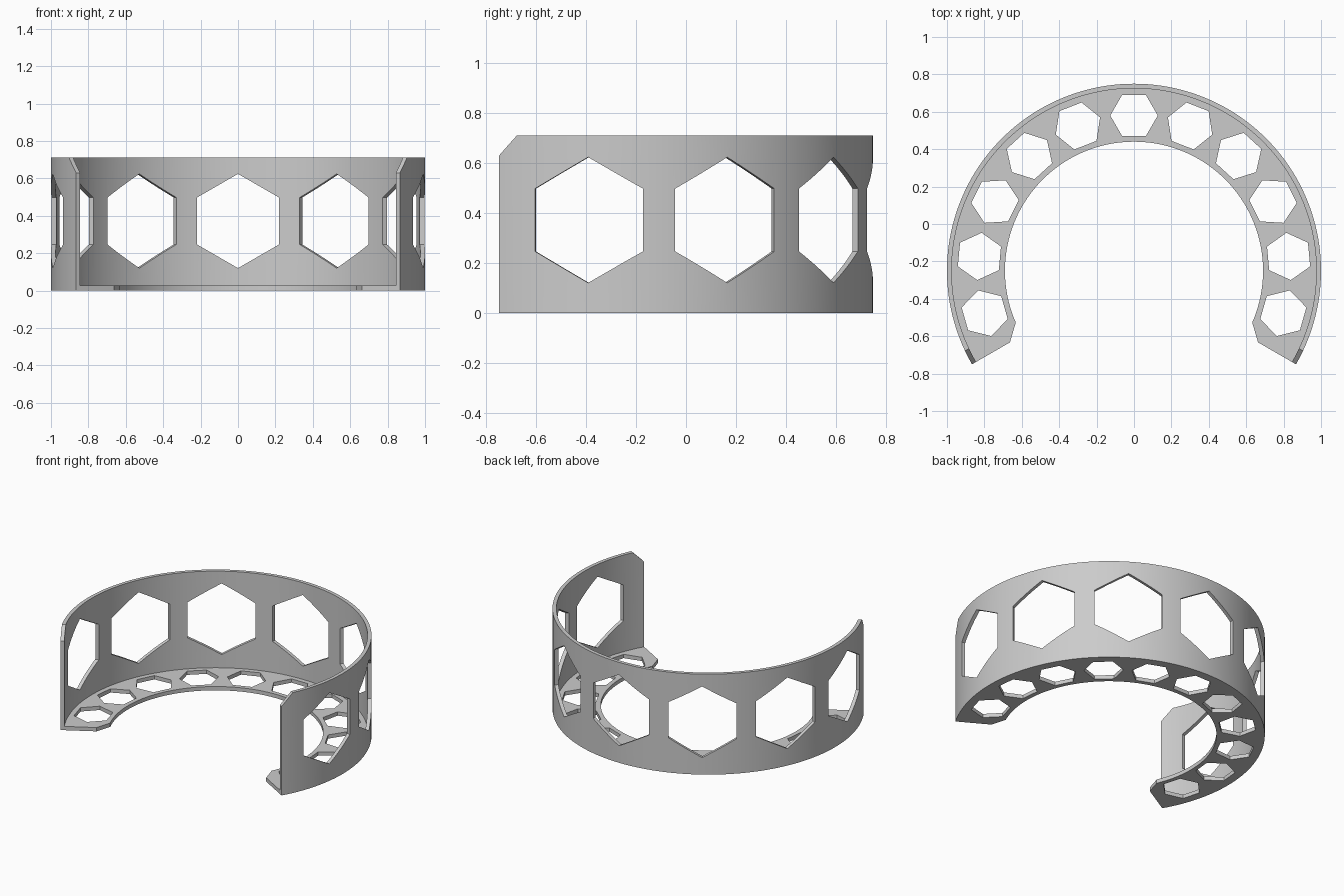
import bpy, bmesh, math
from mathutils import Vector

if "Cube" in bpy.data.objects:
    bpy.data.objects.remove(bpy.data.objects["Cube"])

CY = -0.25                      # arc centre on y
START, END, STEPS = -30, 210, 120
R_OUT, R_WALL, R_IN = 1.0, 0.975, 0.69
HEIGHT, FLOOR = 0.711, 0.027


def frame(deg):
    """Radial and tangential directions at an angle of the arc."""
    a = math.radians(deg)
    return Vector((math.cos(a), math.sin(a), 0)), Vector((-math.sin(a), math.cos(a), 0))


def place(deg, r, t, z):
    er, et = frame(deg)
    return Vector((0, CY, z)) + er * r + et * t


def prism(bm, lower, upper):
    """Closed prism between two matching outlines."""
    a = [bm.verts.new(p) for p in lower]
    b = [bm.verts.new(p) for p in upper]
    n = len(a)
    bm.faces.new(a[::-1])
    bm.faces.new(b)
    for i in range(n):
        j = (i + 1) % n
        bm.faces.new((a[i], a[j], b[j], b[i]))


def finish(bm, name):
    bmesh.ops.recalc_face_normals(bm, faces=bm.faces)
    mesh = bpy.data.meshes.new(name)
    bm.to_mesh(mesh)
    bm.free()
    obj = bpy.data.objects.new(name, mesh)
    bpy.context.collection.objects.link(obj)
    return obj


def hexagon(radius, offset):
    return [(radius * math.cos(math.radians(offset + 60 * k)),
             radius * math.sin(math.radians(offset + 60 * k))) for k in range(6)]


# Curved band: L-shaped section swept round the arc
section = [(R_IN, 0), (R_OUT, 0), (R_OUT, HEIGHT), (R_WALL, HEIGHT), (R_WALL, FLOOR), (R_IN, FLOOR)]
bm = bmesh.new()
rings = []
for i in range(STEPS + 1):
    deg = START + (END - START) * i / STEPS
    rings.append([bm.verts.new(place(deg, r, 0, z)) for r, z in section])
for p, q in zip(rings, rings[1:]):
    for k in range(6):
        m = (k + 1) % 6
        bm.faces.new((p[k], p[m], q[m], q[k]))
bm.faces.new(rings[0])
bm.faces.new(rings[-1][::-1])
band = finish(bm, "curved_band")

# Cutters: windows and clipped end corners
bm = bmesh.new()


def cut_radial(deg, outline):
    prism(bm, [place(deg, 0.9, t, z) for t, z in outline],
          [place(deg, 1.1, t, z) for t, z in outline])


def cut_vertical(deg, outline):
    prism(bm, [place(deg, r, t, -0.1) for r, t in outline],
          [place(deg, r, t, 0.1) for r, t in outline])


# Large wall windows
for k in range(-3, 4):
    cut_radial(90 + k * 360 / 11, [(t, 0.372 + z) for t, z in hexagon(0.252, 30)])
# Small floor windows
for k in range(-5, 6):
    cut_vertical(90 + k * 360 / 17, [(0.83 + r, t) for r, t in hexagon(0.127, 30)])
# Clipped corners at both ends
for deg, s in ((START, 1), (END, -1)):
    cut_radial(deg, [(-0.08 * s, 0.55), (0.16 * s, 0.79), (-0.08 * s, 0.79)])
    r0, r1, t1 = 0.766, 0.681, 0.081
    dr = r1 - r0
    cut_vertical(deg, [(r0 - dr, -t1 * s), (r0 + 2 * dr, 2 * t1 * s), (r0 + 2 * dr, -t1 * s)])
cutter = finish(bm, "window_cutters")
cutter.hide_render = True

mod = band.modifiers.new("windows", 'BOOLEAN')
mod.operation = 'DIFFERENCE'
mod.solver = 'EXACT'
mod.object = cutter
bpy.context.view_layer.objects.active = band
band.select_set(True)
bpy.ops.object.modifier_apply(modifier=mod.name)
bpy.data.objects.remove(cutter)

grey = bpy.data.materials.new("light_grey")
grey.diffuse_color = (0.6, 0.6, 0.6, 1)
grey.use_nodes = True
grey.node_tree.nodes["Principled BSDF"].inputs["Base Color"].default_value = grey.diffuse_color
band.data.materials.clear()
band.data.materials.append(grey)
bpy.ops.object.shade_smooth_by_angle(angle=math.radians(30))
